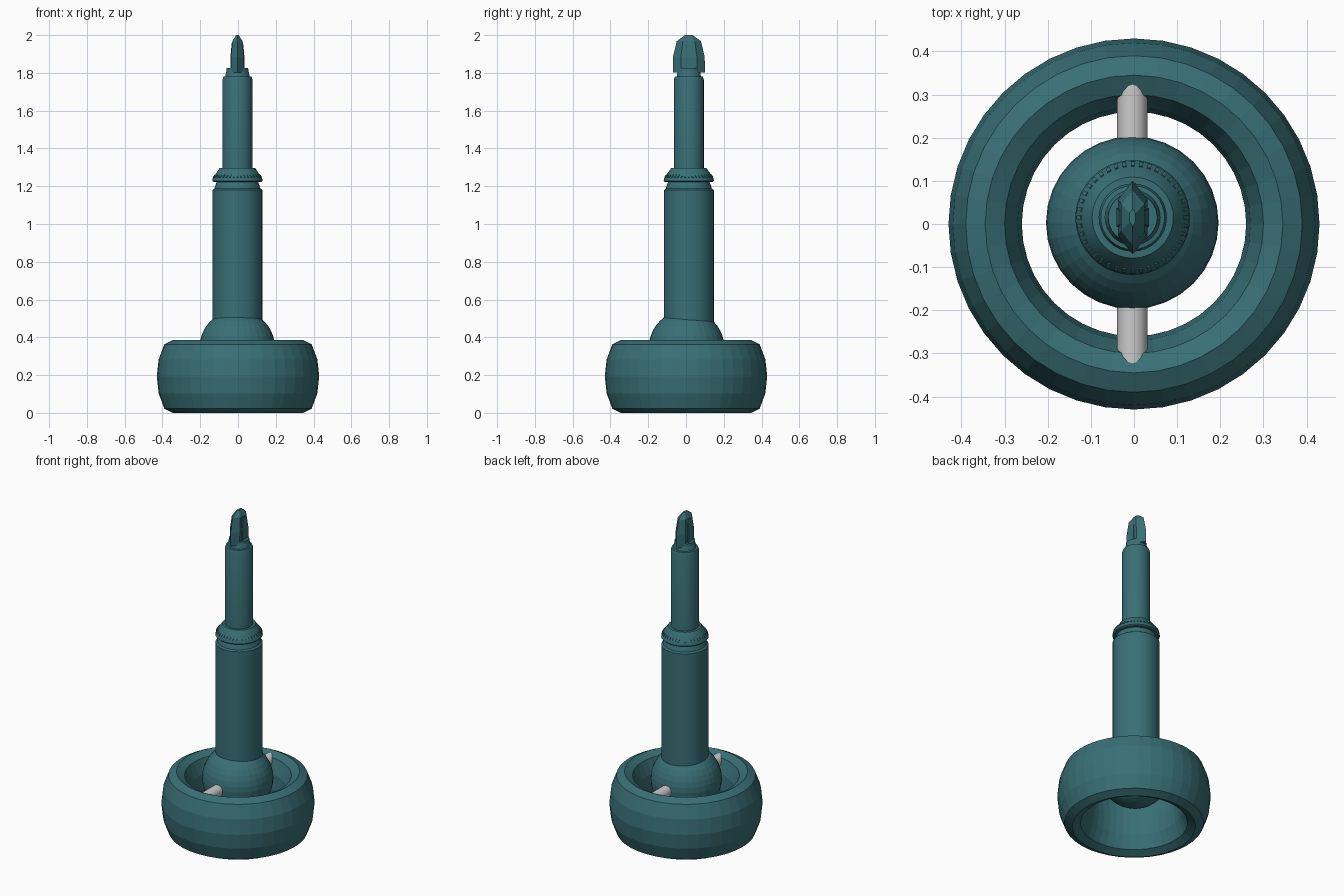
import bpy, bmesh
from math import cos, sin, pi, radians
from mathutils import Matrix, Vector

if "Cube" in bpy.data.objects:
    bpy.data.objects.remove(bpy.data.objects["Cube"])

teal = bpy.data.materials.new("teal")
teal.diffuse_color = (0.04, 0.16, 0.18, 1)
teal.use_nodes = True
teal.node_tree.nodes["Principled BSDF"].inputs["Base Color"].default_value = teal.diffuse_color
AXIS = (-0.003, 0.015)  # shaft stands slightly off centre


def finish(name, bm, mat=None, smooth=False):
    bmesh.ops.remove_doubles(bm, verts=bm.verts, dist=1e-5)
    bmesh.ops.recalc_face_normals(bm, faces=bm.faces)
    me = bpy.data.meshes.new(name)
    bm.to_mesh(me)
    bm.free()
    ob = bpy.data.objects.new(name, me)
    bpy.context.collection.objects.link(ob)
    if mat:
        me.materials.append(mat)
    if smooth:
        bpy.ops.object.select_all(action='DESELECT')
        ob.select_set(True)
        bpy.context.view_layer.objects.active = ob
        bpy.ops.object.shade_smooth_by_angle(angle=radians(30))
    return ob


def loft(name, sections, closed=False, mat=teal, smooth=False):
    """Skin a stack of equal-length point loops."""
    bm = bmesh.new()
    rings = [[bm.verts.new(p) for p in s] for s in sections]
    n = len(rings[0])
    pairs = list(zip(rings, rings[1:]))
    if closed:
        pairs.append((rings[-1], rings[0]))
    else:
        bm.faces.new(rings[0])
        bm.faces.new(rings[-1])
    for a, b in pairs:
        for i in range(n):
            j = (i + 1) % n
            bm.faces.new((a[i], a[j], b[j], b[i]))
    return finish(name, bm, mat, smooth)


def lathe(name, profile, segs, centre=AXIS, **kw):
    loops = [[(centre[0] + r * cos(2 * pi * i / segs), centre[1] + r * sin(2 * pi * i / segs), z)
              for i in range(segs)] for r, z in profile]
    return loft(name, loops, **kw)


# Rounded base ring, symmetric inside/outside and top/bottom
M, Z = 0.345, 0.193
quarter = [(0.085, 0), (0.075, 0.09), (0.045, 0.17), (0, 0.193)]
half = quarter + [(-x, z) for x, z in quarter[-2::-1]]
ring = half + [(x, -z) for x, z in half[-2:0:-1]]
lathe("base_ring", [(M + x, Z + z) for x, z in ring], 40, centre=(0, 0), closed=True)

# Ball pivot inside the ring
bm = bmesh.new()
bmesh.ops.create_uvsphere(bm, u_segments=32, v_segments=20, radius=0.2,
                          matrix=Matrix.Translation((-0.004, 0.003, 0.345)))
finish("ball_pivot", bm, teal)

# Grey pivot pin running through the ball into the ring
bm = bmesh.new()
bmesh.ops.create_cone(bm, cap_ends=True, segments=20, radius1=0.035, radius2=0.035, depth=0.69,
                      matrix=Matrix.Translation((-0.004, 0, 0.34)) @ Matrix.Rotation(pi / 2, 4, 'X'))
finish("pivot_pin", bm, None, True)

# Lower sleeve, collar and upper shaft
lathe("lower_sleeve", [(0.132, 0.42), (0.132, 1.18), (0.122, 1.187), (0.118, 1.2),
                       (0.108, 1.228), (0.08, 1.23)], 40, smooth=True)
lathe("collar", [(0.1, 1.222), (0.126, 1.222), (0.133, 1.228), (0.131, 1.242),
                 (0.1, 1.287), (0.094, 1.296), (0.07, 1.297)], 40, smooth=True)
lathe("upper_shaft", [(0.079, 1.22), (0.079, 1.765), (0.074, 1.78), (0.064, 1.782),
                      (0.06, 1.805), (0.05, 1.825)], 32, smooth=True)

# Fine knurling around the collar slope
bm = bmesh.new()
for i in range(40):
    m = (Matrix.Translation((*AXIS, 0)) @ Matrix.Rotation(2 * pi * i / 40, 4, 'Z')
         @ Matrix.Translation((0.123, 0, 1.2535)) @ Matrix.Rotation(radians(55), 4, 'Y')
         @ Matrix.Diagonal((0.016, 0.009, 0.006, 1)))
    bmesh.ops.create_cube(bm, size=1, matrix=m)
finish("collar_knurling", bm, teal)

# Flattened six-sided blade tip
blade = []
for hx, hy, z in [(0.034, 0.085, 1.803), (0.034, 0.084, 1.885), (0.027, 0.064, 1.968), (0.007, 0.02, 2.0)]:
    hexagon = [(0, 1), (-1, 0.5), (-1, -0.5), (0, -1), (1, -0.5), (1, 0.5)]
    blade.append([(AXIS[0] + a * hx, AXIS[1] + b * hy, z) for a, b in hexagon])
loft("blade", blade)

# Raised centre ridge and low curved lips on each face of the blade
for side, label in ((-1, "left"), (1, "right")):
    ridge = []
    for x, hy, z in [(0.038, 0.022, 1.81), (0.037, 0.022, 1.885), (0.03, 0.016, 1.96)]:
        ridge.append([(AXIS[0] + side * dx, AXIS[1] + y, z)
                      for dx, y in ((0.01, -hy), (x, -hy), (x, hy), (0.01, hy))])
    loft(f"blade_ridge_{label}", ridge)
    lip = []
    for k in range(9):
        a = radians(-60 + 15 * k)
        lip.append([(AXIS[0] + side * r * cos(a), AXIS[1] + r * sin(a), z)
                    for r, z in ((0.046, 1.79), (0.06, 1.79), (0.057, 1.825), (0.048, 1.825))])
    loft(f"blade_lip_{label}", lip)
